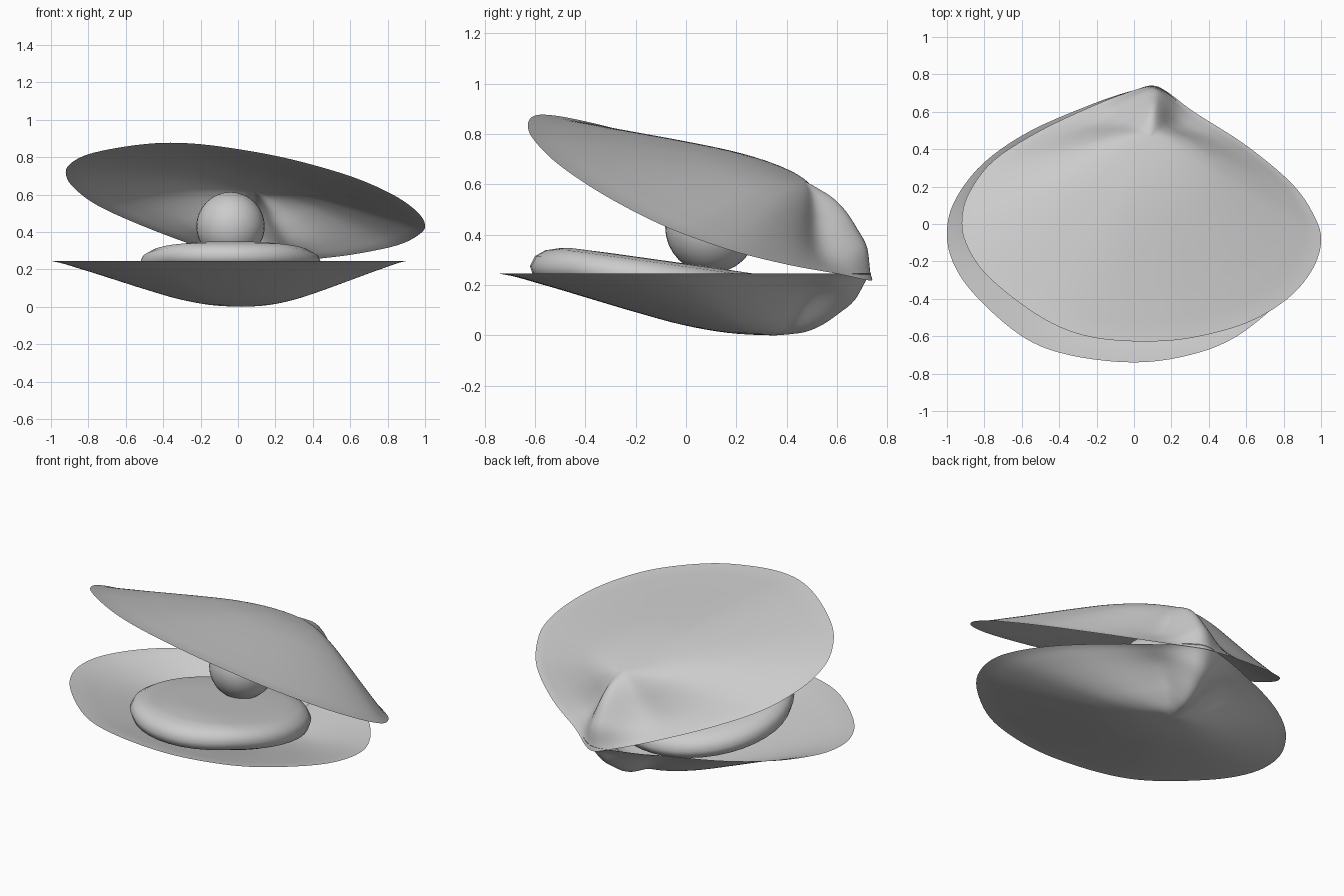
import bpy, math
from mathutils import Vector

if "Cube" in bpy.data.objects:
    bpy.data.objects.remove(bpy.data.objects["Cube"])


def spline(p0, p1, p2, p3, t):
    # Catmull-Rom blend, works on numbers and vectors
    return (p1 * 2 + (p2 - p0) * t + (p0 * 2 - p1 * 5 + p2 * 4 - p3) * t ** 2
            + (p1 * 3 - p0 - p2 * 3 + p3) * t ** 3) * 0.5


def closed_curve(pts, steps):
    v = [Vector(p) for p in pts]
    n = len(v)
    return [spline(v[i - 1], v[i], v[(i + 1) % n], v[(i + 2) % n], k / steps)
            for i in range(n) for k in range(steps)]


def profile(vals, s):
    n = len(vals) - 1
    i = min(int(s * n), n - 1)
    return spline(vals[max(i - 1, 0)], vals[i], vals[i + 1], vals[min(i + 2, n)], s * n - i)


def ring_mesh(name, start, rings, end=None):
    # Skin a stack of rings, with a centre point at the start (and end)
    n = len(rings[0])
    verts = [start] + [p for r in rings for p in r]
    faces = [(0, 1 + i, 1 + (i + 1) % n) for i in range(n)]
    for r in range(len(rings) - 1):
        a, b = 1 + r * n, 1 + (r + 1) * n
        faces += [(a + i, b + i, b + (i + 1) % n, a + (i + 1) % n) for i in range(n)]
    if end:
        verts.append(end)
        a = 1 + (len(rings) - 1) * n
        faces += [(a + i, len(verts) - 1, a + (i + 1) % n) for i in range(n)]
    me = bpy.data.meshes.new(name)
    me.from_pydata(verts, [], faces)
    me.polygons.foreach_set("use_smooth", [True] * len(faces))
    ob = bpy.data.objects.new(name, me)
    bpy.context.collection.objects.link(ob)
    return ob


# Depth from the highest point (0) to the rim (1): open side, beak, hollow beside beak
OPEN = [1, .96, .83, .63, .41, .19, 0]
BEAK = [1, .98, .94, .83, .65, .43, 0]
HOLLOW = [1, .93, .72, .44, .22, .09, 0]
DEPTH, RINGS = 0.245, 24


def shell(name, outline, centre, plane, side):
    a, bx, by = plane
    normal = Vector((-bx, -by, 1)).normalized() * side
    c = Vector(centre)
    rim = closed_curve(outline, 5)

    def point(p, s):
        d = p - c
        ang = abs(math.atan2(d.x - 0.1 * d.y, d.y))
        wb = math.exp(-(ang / 0.4) ** 2)
        wh = (1 - wb) * math.exp(-((ang - 1.0) / 0.45) ** 2)
        f = (wb * profile(BEAK, s) + wh * profile(HOLLOW, s)
             + (1 - wb - wh) * profile(OPEN, s))
        q = c + d * s
        return Vector((q.x, q.y, a + bx * q.x + by * q.y)) + normal * DEPTH * f

    rings = [[point(p, k / RINGS) for p in rim] for k in range(1, RINGS + 1)]
    return ring_mesh(name, point(rim[0], 0), rings)


# Lower shell, rim flat
shell("lower_shell",
      [(.1, .735), (0, .715), (-.2, .65), (-.55, .5), (-.8, .33), (-.95, .14), (-1, -.03),
       (-.97, -.2), (-.85, -.38), (-.6, -.6), (-.35, -.7), (0, -.74), (.3, -.7), (.55, -.6),
       (.8, -.39), (.895, -.2), (.88, -.02), (.74, .2), (.5, .43), (.3, .59), (.18, .7)],
      (.02, .35), (.245, 0, 0), -1)

# Upper shell, opened and tilted
shell("upper_shell",
      [(.1, .74), (0, .715), (-.2, .64), (-.5, .5), (-.75, .34), (-.88, .17), (-.92, .03),
       (-.9, -.1), (-.8, -.26), (-.6, -.43), (-.4, -.55), (-.2, -.61), (.05, -.628),
       (.3, -.61), (.6, -.53), (.82, -.4), (.95, -.25), (1, -.1), (.97, .03), (.85, .21),
       (.6, .42), (.32, .6), (.18, .705)],
      (.05, .37), (.565, -.169, -.443), 1)


# Soft body: rounded slab sloping down towards the hinge
def body_point(scale, drop, ang):
    x = -.04 + .49 * scale * math.cos(ang)
    y = -.11 + .51 * scale * math.sin(ang)
    return Vector((x, y, min(.285 - .14 * y, .35) + drop))


section = [(.4, 0), (.75, -.002), (.88, -.012), (.96, -.035), (1, -.075),
           (.97, -.12), (.85, -.145), (.5, -.15)]
ring_mesh("soft_body", body_point(0, 0, 0),
          [[body_point(s, d, i * math.tau / 40) for i in range(40)] for s, d in section],
          body_point(0, -.15, 0))

# Pearl
bpy.ops.mesh.primitive_uv_sphere_add(segments=32, ring_count=16, radius=.183,
                                     location=(-.04, .1, .43))
bpy.context.object.name = "pearl"
bpy.ops.object.shade_smooth()
